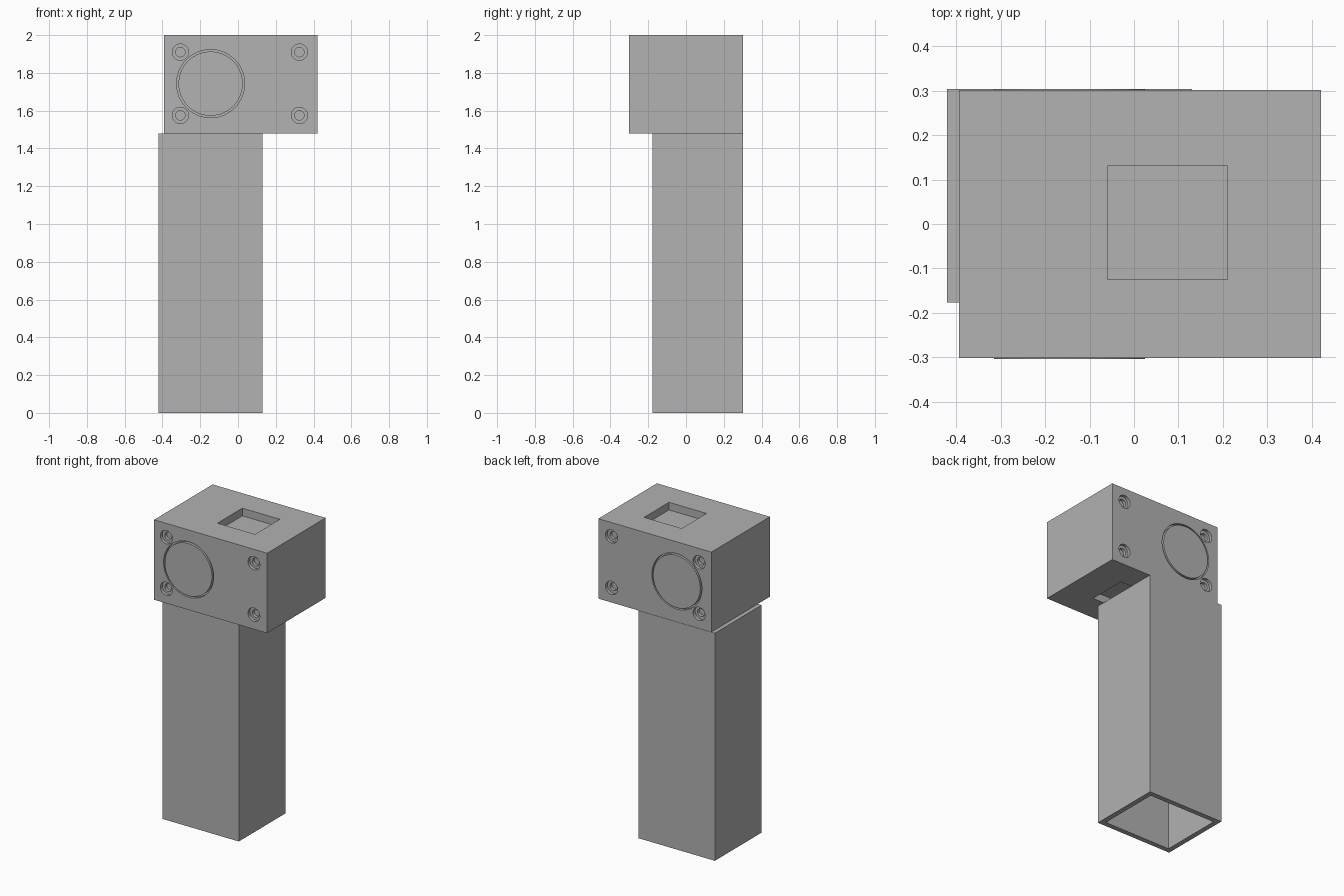
import bpy
import math

cube = bpy.data.objects.get("Cube")
if cube:
    bpy.data.objects.remove(cube, do_unlink=True)

grey = bpy.data.materials.new("plain grey")
grey.use_nodes = True
grey.diffuse_color = (0.445, 0.445, 0.445, 1)
grey.node_tree.nodes["Principled BSDF"].inputs["Base Color"].default_value = grey.diffuse_color


def finish(obj, name):
    obj.name = name
    obj.data.materials.append(grey)
    return obj


def box(name, x, y, z):
    """Box spanning the given (low, high) ranges."""
    bpy.ops.mesh.primitive_cube_add(size=1, location=[sum(r) / 2 for r in (x, y, z)])
    obj = bpy.context.object
    obj.scale = [r[1] - r[0] for r in (x, y, z)]
    bpy.ops.object.transform_apply(location=True, rotation=True, scale=True)
    return finish(obj, name)


def disc(name, x, z, radius, y0, y1, sides):
    """Cylinder along y between y0 and y1."""
    bpy.ops.mesh.primitive_cylinder_add(
        vertices=sides, radius=radius, depth=abs(y1 - y0),
        location=(x, (y0 + y1) / 2, z), rotation=(math.pi / 2, 0, 0))
    bpy.ops.object.transform_apply(location=True, rotation=True, scale=True)
    return finish(bpy.context.object, name)


def cut(target, cutter):
    """Subtract the cutter, then discard it."""
    mod = target.modifiers.new("cut", 'BOOLEAN')
    mod.operation = 'DIFFERENCE'
    mod.solver = 'EXACT'
    mod.object = cutter
    bpy.context.view_layer.objects.active = target
    bpy.ops.object.modifier_apply(modifier=mod.name)
    bpy.data.objects.remove(cutter, do_unlink=True)


def shade(obj):
    bpy.ops.object.select_all(action='DESELECT')
    obj.select_set(True)
    bpy.context.view_layer.objects.active = obj
    bpy.ops.object.shade_smooth_by_angle(angle=math.radians(30))


TOP, JOINT, FACE = 2.0, 1.48, 0.301
WALL = 0.033
DIAL_X, DIAL_Z = -0.145, 1.743

# Hollow square handle, open at the bottom
hx, hy = (-0.42, 0.13), (-0.177, 0.303)
handle = box("handle", hx, hy, (0, JOINT))
cut(handle, box("handle_bore", (hx[0] + WALL, hx[1] - WALL),
                (hy[0] + WALL, hy[1] - WALL), (-0.1, JOINT + 0.1)))

# Head block with square pockets above and below
head = box("head", (-0.393, 0.42), (-FACE, FACE), (JOINT, TOP))
for z, depth in ((TOP, 0.05), (JOINT, 0.05)):
    cut(head, box("pocket", (-0.06, 0.21), (-0.125, 0.13), (z - depth, z + depth)))

for side, label in ((-1, "front"), (1, "back")):
    outside = side * (FACE + 0.05)

    # Round dial set in a thin groove
    cut(head, disc("groove", DIAL_X, DIAL_Z, 0.18, side * (FACE - 0.02), outside, 64))
    shade(disc(label + "_dial", DIAL_X, DIAL_Z, 0.17,
               side * (FACE - 0.025), side * (FACE + 0.002), 64))

    # Stepped screw holes in the four corners
    for x in (-0.305, 0.325):
        for z in (1.575, 1.91):
            for radius, depth in ((0.043, 0.02), (0.025, 0.04)):
                cut(head, disc("screw_hole", x, z, radius,
                               side * (FACE - depth), outside, 32))

shade(head)
